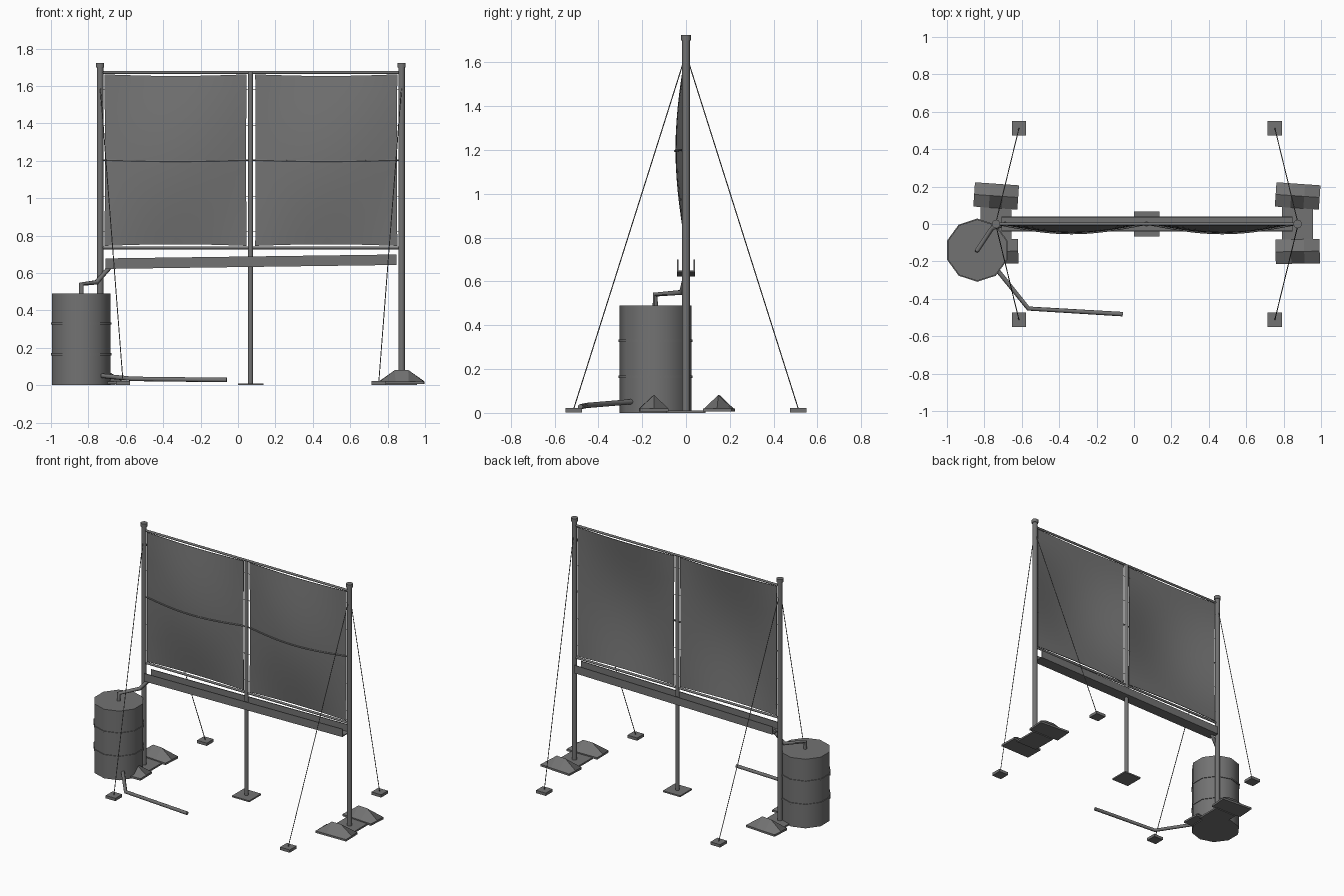
import bpy, bmesh
from math import sin, pi, radians
from mathutils import Matrix

if "Cube" in bpy.data.objects:
    bpy.data.objects.remove(bpy.data.objects["Cube"])

LEFT, MID, RIGHT = -0.737, 0.067, 0.875


def finish(name, bm):
    bmesh.ops.recalc_face_normals(bm, faces=bm.faces)
    me = bpy.data.meshes.new(name)
    bm.to_mesh(me)
    bm.free()
    ob = bpy.data.objects.new(name, me)
    bpy.context.collection.objects.link(ob)
    return ob


def smooth(ob, angle=50):
    bpy.ops.object.select_all(action='DESELECT')
    ob.select_set(True)
    bpy.context.view_layer.objects.active = ob
    bpy.ops.object.shade_smooth_by_angle(angle=radians(angle))


def box(name, x0, x1, y0, y1, z0, z1):
    bm = bmesh.new()
    m = Matrix.Translation(((x0 + x1) / 2, (y0 + y1) / 2, (z0 + z1) / 2))
    bmesh.ops.create_cube(bm, size=1, matrix=m @ Matrix.Diagonal((x1 - x0, y1 - y0, z1 - z0, 1)))
    return finish(name, bm)


def cyl(name, x, y, z0, z1, r, n=10):
    bm = bmesh.new()
    m = Matrix.Translation((x, y, (z0 + z1) / 2))
    bmesh.ops.create_cone(bm, cap_ends=True, segments=n, radius1=r, radius2=r, depth=z1 - z0, matrix=m)
    smooth(finish(name, bm))


def tube(name, pts, r, res=2):
    cu = bpy.data.curves.new(name, 'CURVE')
    cu.dimensions = '3D'
    cu.bevel_depth, cu.bevel_resolution, cu.use_fill_caps = r, res, True
    sp = cu.splines.new('POLY')
    sp.points.add(len(pts) - 1)
    for p, co in zip(sp.points, pts):
        p.co = (*co, 1)
    ob = bpy.data.objects.new(name, cu)
    bpy.context.collection.objects.link(ob)
    bpy.ops.object.select_all(action='DESELECT')
    ob.select_set(True)
    bpy.context.view_layer.objects.active = ob
    bpy.ops.object.convert(target='MESH')
    smooth(bpy.context.view_layer.objects.active)


def bulge(u, v):
    return -0.046 * sin(pi * u) * sin(pi * v)


def net_panel(name, x0, x1, z0=0.745, z1=1.662, n=14):
    bm = bmesh.new()
    grid = []
    for j in range(n + 1):
        row = []
        for i in range(n + 1):
            u, v = i / n, j / n
            x = x0 + (x1 - x0) * u + 0.003 * sin(pi * v) * (1 - 2 * u)
            z = z0 + (z1 - z0) * v + 0.009 * sin(pi * u) * (1 - 2 * v)
            row.append(bm.verts.new((x, bulge(u, v), z)))
        grid.append(row)
    for j in range(n):
        for i in range(n):
            bm.faces.new((grid[j][i], grid[j][i + 1], grid[j + 1][i + 1], grid[j + 1][i]))
    ob = finish(name, bm)
    # give the sheet a thickness, then smooth it with crisp edges
    mod = ob.modifiers.new('thickness', 'SOLIDIFY')
    mod.thickness, mod.offset = 0.004, 0
    bpy.context.view_layer.objects.active = ob
    bpy.ops.object.modifier_apply(modifier=mod.name)
    smooth(ob, 35)


def sandbag(name, x, y, turn):
    # thin slab whose middle rises to a short ridge
    bm = bmesh.new()
    m = Matrix.Translation((x, y, 0)) @ Matrix.Rotation(radians(turn), 4, 'Z')
    xs, ys = (-0.118, -0.035, 0.035, 0.118), (-0.065, 0, 0.065)
    top = [[bm.verts.new((a, b, 0.082 if abs(a) < 0.1 and b == 0 else 0.02)) for b in ys] for a in xs]
    low = [[bm.verts.new((a, b, 0.006)) for b in ys] for a in xs]
    for g in (top, low):
        for i in range(3):
            for j in range(2):
                bm.faces.new((g[i][j], g[i + 1][j], g[i + 1][j + 1], g[i][j + 1]))
    ring = [(i, 0) for i in range(4)] + [(3, 1)] + [(i, 2) for i in (3, 2, 1, 0)] + [(0, 1)]
    for k, (i, j) in enumerate(ring):
        a, b = ring[(k + 1) % len(ring)]
        bm.faces.new((top[i][j], top[a][b], low[a][b], low[i][j]))
    bm.transform(m)
    finish(name, bm)


# End posts with caps, base plates, sandbags, guy wires and anchors
for side, px, ax in (('left', LEFT, -0.615), ('right', RIGHT, 0.753)):
    cyl(side + '_post', px, 0, 0, 1.715, 0.018)
    cyl(side + '_post_cap', px, 0, 1.70, 1.724, 0.023)
    box(side + '_base_plate', px - 0.083, px + 0.083, -0.09, 0.09, 0, 0.012)
    sandbag(side + '_rear_sandbag', px, 0.15, -4)
    sandbag(side + '_front_sandbag', px, -0.147, 1)
    for where, s in (('front', -1), ('rear', 1)):
        ya = 0.512 * s
        tube(f'{side}_{where}_guy_wire', [(px, 0.012 * s, 1.60), (ax, ya, 0.02)], 0.0025, 1)
        box(f'{side}_{where}_anchor', ax - 0.038, ax + 0.038, ya - 0.038, ya + 0.038, 0.002, 0.022)

# Middle post
cyl('middle_post', MID, 0, 0, 1.672, 0.014)
box('middle_base_plate', MID - 0.068, MID + 0.068, -0.067, 0.067, 0, 0.01)

# Rails
for name, z in (('top_rail', 1.672), ('bottom_rail', 0.734)):
    tube(name, [(LEFT, 0, z), (RIGHT, 0, z)], 0.008)

# Collecting nets, their belly cable and edge ties
cable = []
for side, x0, x1 in (('left', -0.714, 0.046), ('right', 0.092, 0.852)):
    net_panel(side + '_net', x0, x1)
    for i in range(15):
        u = i / 14
        cable.append((x0 + (x1 - x0) * u, bulge(u, 0.495) - 0.004, 1.203 - 0.007 * sin(pi * u)))
    for k in range(5):
        z = 0.82 + 0.19 * k
        tube(f'{side}_net_tie_outer_{k}', [(x0 - 0.022, 0, z), (x0 + 0.008, 0, z)], 0.002, 0)
        tube(f'{side}_net_tie_inner_{k}', [(x1 - 0.008, 0, z), (x1 + 0.022, 0, z)], 0.002, 0)
tube('belly_cable', [(LEFT, 0, 1.205)] + cable + [(RIGHT, 0, 1.205)], 0.005, 1)

# Sloping gutter channel
bm = bmesh.new()
prof = [(-0.041, 0.056), (-0.041, 0), (0.041, 0), (0.041, 0.056),
        (0.035, 0.056), (0.035, 0.007), (-0.035, 0.007), (-0.035, 0.056)]
ends = [[bm.verts.new((x, y, z + dz)) for y, z in prof] for x, dz in ((-0.708, 0.622), (0.847, 0.643))]
for k in range(8):
    q = (k + 1) % 8
    bm.faces.new((ends[0][k], ends[0][q], ends[1][q], ends[1][k]))
for e in ends:
    for a, b, c, d in ((0, 1, 6, 7), (1, 2, 5, 6), (2, 3, 4, 5)):
        bm.faces.new((e[a], e[b], e[c], e[d]))
finish('gutter', bm)

# Ten-sided storage barrel with ribs
BX, BY = -0.838, -0.14
cyl('barrel', BX, BY, 0, 0.49, 0.164)
for k, z in enumerate((0.165, 0.33)):
    cyl(f'barrel_rib_{k}', BX, BY, z - 0.006, z + 0.006, 0.169)

# Downpipe into the barrel and outlet pipe along the ground
tube('downpipe', [(-0.685, 0, 0.632), (-0.757, -0.02, 0.55), (BX, BY, 0.54), (BX, BY, 0.48)], 0.013)
tube('outlet_pipe', [(-0.74, -0.235, 0.052), (-0.565, -0.452, 0.034), (-0.06, -0.482, 0.028)], 0.012)

# One dark grey colour for everything
mat = bpy.data.materials.new('dark_grey')
mat.diffuse_color = (0.17, 0.17, 0.17, 1)
mat.use_nodes = True
mat.node_tree.nodes["Principled BSDF"].inputs["Base Color"].default_value = mat.diffuse_color
for ob in bpy.data.objects:
    ob.data.materials.clear()
    ob.data.materials.append(mat)
